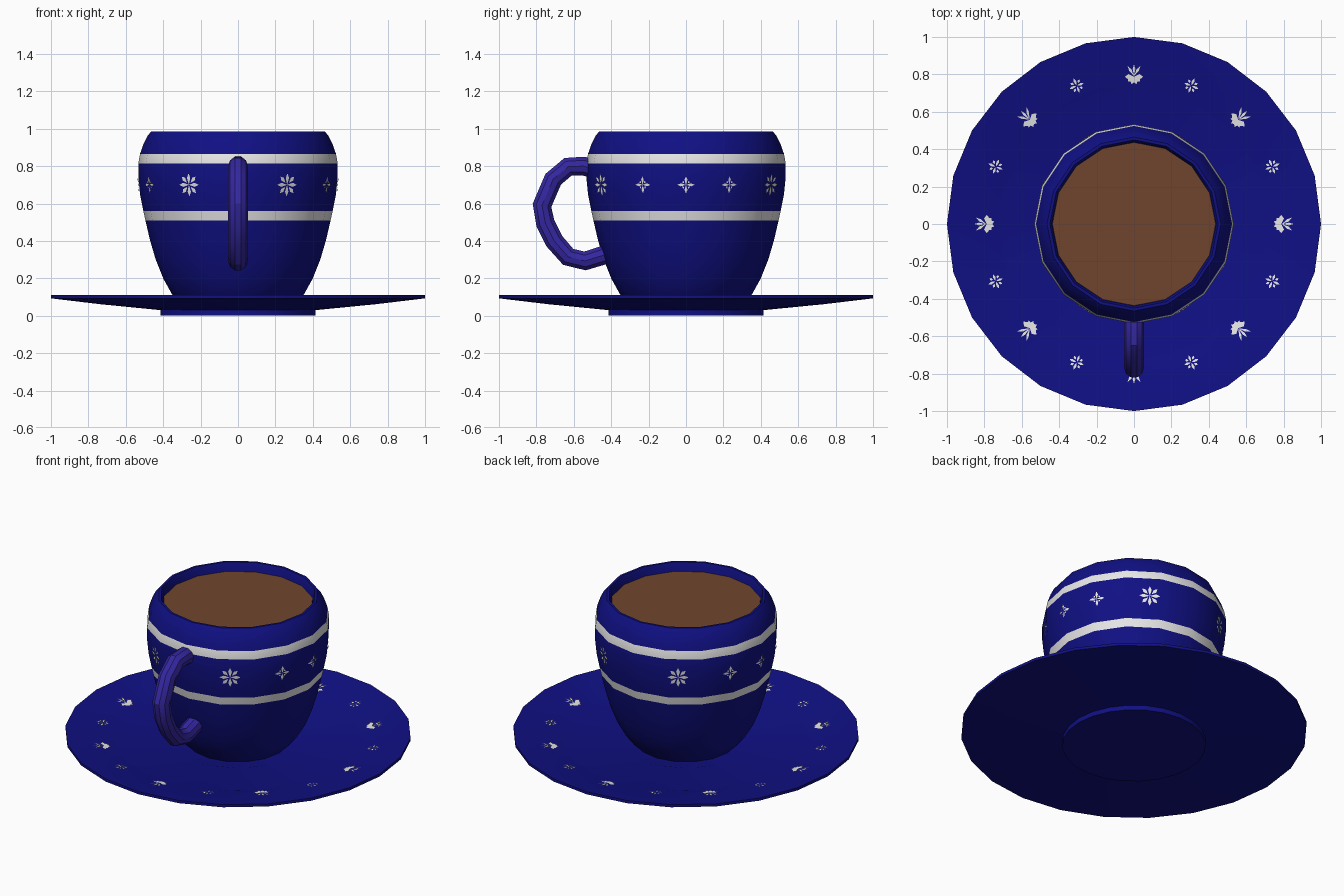
import bpy, bmesh
from math import sin, cos, pi, radians, atan2, hypot

if "Cube" in bpy.data.objects:
    bpy.data.objects.remove(bpy.data.objects["Cube"])


def material(name, rgb):
    m = bpy.data.materials.new(name)
    m.diffuse_color = (*rgb, 1)
    m.use_nodes = True
    m.node_tree.nodes["Principled BSDF"].inputs["Base Color"].default_value = m.diffuse_color
    return m


BLUE = material("navy_glaze", (0.005, 0.005, 0.23))
WHITE = material("white_paint", (0.8, 0.8, 0.8))
VIOLET = material("violet_blue_glaze", (0.035, 0.02, 0.36))
BROWN = material("coffee_brown", (0.16, 0.06, 0.027))


def finish(bm, name, mats, smooth=True, normals=True):
    bmesh.ops.remove_doubles(bm, verts=bm.verts, dist=1e-5)
    if normals:
        bmesh.ops.recalc_face_normals(bm, faces=bm.faces)
    me = bpy.data.meshes.new(name)
    bm.to_mesh(me)
    bm.free()
    for m in mats:
        me.materials.append(m)
    ob = bpy.data.objects.new(name, me)
    bpy.context.collection.objects.link(ob)
    if smooth:
        bpy.ops.object.select_all(action='DESELECT')
        ob.select_set(True)
        bpy.context.view_layer.objects.active = ob
        bpy.ops.object.shade_smooth_by_angle(angle=radians(30))
    return ob


def bridge(bm, a, b, mat=0):
    n = len(a)
    for i in range(n):
        bm.faces.new((a[i], a[(i + 1) % n], b[(i + 1) % n], b[i])).material_index = mat


def lathe(name, profile, n, mats, painted=(), caps=()):
    """Spin a (radius, z) profile; segments listed in painted use material 1."""
    bm = bmesh.new()
    rings = [[bm.verts.new((r * cos(2 * pi * i / n), r * sin(2 * pi * i / n), z))
              for i in range(n)] for r, z in profile]
    for k in range(len(rings) - 1):
        bridge(bm, rings[k], rings[k + 1], int(k in painted))
    for c in caps:
        bm.faces.new(rings[c])
    return finish(bm, name, mats)


# Saucer: foot, sloping underside, thin rim, raised border and flat well
lathe("saucer", [(0.415, 0), (0.415, 0.03), (0.74, 0.062), (1, 0.093), (1, 0.11),
                 (0.73, 0.072), (0.71, 0.066), (0.38, 0.058), (0.36, 0.052)],
      24, [BLUE], caps=(0, -1))

# Cup: outer wall with two white bands, rounded rim and inner wall
CUP = [(0.29, 0.052), (0.35, 0.11), (0.40, 0.2), (0.44, 0.3), (0.472, 0.41), (0.495, 0.51),
       (0.506, 0.56), (0.524, 0.65), (0.533, 0.74), (0.533, 0.815), (0.524, 0.865),
       (0.505, 0.92), (0.485, 0.96), (0.465, 0.984), (0.45, 0.984), (0.44, 0.96),
       (0.43, 0.88)]
lathe("cup", CUP, 16, [BLUE, WHITE], painted=(5, 9), caps=(0,))

# Coffee surface
lathe("coffee", [(0.437, 0.93), (0.2, 0.93)], 16, [BROWN], caps=(-1,))

# Handle: round tube swept along a side profile
path = [(-0.46, 0.78), (-0.55, 0.8), (-0.63, 0.797), (-0.71, 0.73), (-0.77, 0.59),
        (-0.752, 0.495), (-0.705, 0.4), (-0.63, 0.315), (-0.54, 0.293), (-0.42, 0.33)]
bm = bmesh.new()
rings = []
for k, (y, z) in enumerate(path):
    p, q = path[max(k - 1, 0)], path[min(k + 1, len(path) - 1)]
    dy, dz = q[0] - p[0], q[1] - p[1]
    d = hypot(dy, dz)
    rings.append([bm.verts.new((0.053 * cos(t), y - dz / d * 0.053 * sin(t),
                                z + dy / d * 0.053 * sin(t)))
                  for t in (2 * pi * i / 10 for i in range(10))])
for a, b in zip(rings, rings[1:]):
    bridge(bm, a, b)
bm.faces.new(rings[0])
bm.faces.new(rings[-1])
finish(bm, "handle", [VIOLET])


def facet(t, n):
    """Ratio of a polygon's radius to its corner radius in direction t."""
    w = 2 * pi / n
    return cos(w / 2) / cos(t % w - w / 2)


def on_cup(angle):
    def place(u, v):
        z, t = 0.7 + v, angle + u / 0.53
        for (r0, z0), (r1, z1) in zip(CUP, CUP[1:]):
            if z0 <= z <= z1:
                r = r0 + (r1 - r0) * (z - z0) / (z1 - z0)
                break
        r = r * facet(t, 16) + 0.005
        return r * cos(t), r * sin(t), z
    return place


def on_saucer(angle):
    def place(u, v):
        r, t = 0.80 + v, angle - u / 0.8
        z = 0.072 + (r / facet(t, 24) - 0.73) * 0.038 / 0.27 + 0.005
        return r * cos(t), r * sin(t), z
    return place


def petal(bm, place, cx, cy, direction, start, end, width):
    """Small pointed leaf lying on the surface given by place."""
    c, s = cos(direction), sin(direction)
    mid = start + (end - start) * 0.6
    pts = [(start, 0), (mid, -width), (end, 0), (mid, width)]
    bm.faces.new([bm.verts.new(place(cx + a * c - b * s, cy + a * s + b * c))
                  for a, b in pts])


def star(bm, place, long, short, width):
    for i in range(8):
        petal(bm, place, 0, 0, i * pi / 4, 0.0 if i % 2 == 0 else 0.015,
              short if i % 2 else long, width)


# Painted flowers around the cup
bm = bmesh.new()
for a in (60, 120, -60, -120):
    star(bm, on_cup(radians(a)), 0.062, 0.062, 0.011)
for a in (0, 26, -26, 180, 154, -154):
    star(bm, on_cup(radians(a)), 0.046, 0.025, 0.008)
finish(bm, "cup_flowers", [WHITE], smooth=False, normals=False)

# Painted blossoms and small stars around the saucer border
bm = bmesh.new()
for i in range(8):
    place = on_saucer(i * pi / 4)
    for d in (180, 215, 250, 290, 325, 360):
        petal(bm, place, 0, -0.012, radians(d), 0, 0.05 if d in (180, 360) else 0.042, 0.015)
    for d in (60, 90, 120):
        petal(bm, place, 0, -0.01, radians(d), 0.0, 0.065, 0.007)
    star(bm, on_saucer((i + 0.5) * pi / 4), 0.042, 0.036, 0.007)
finish(bm, "saucer_flowers", [WHITE], smooth=False, normals=False)
